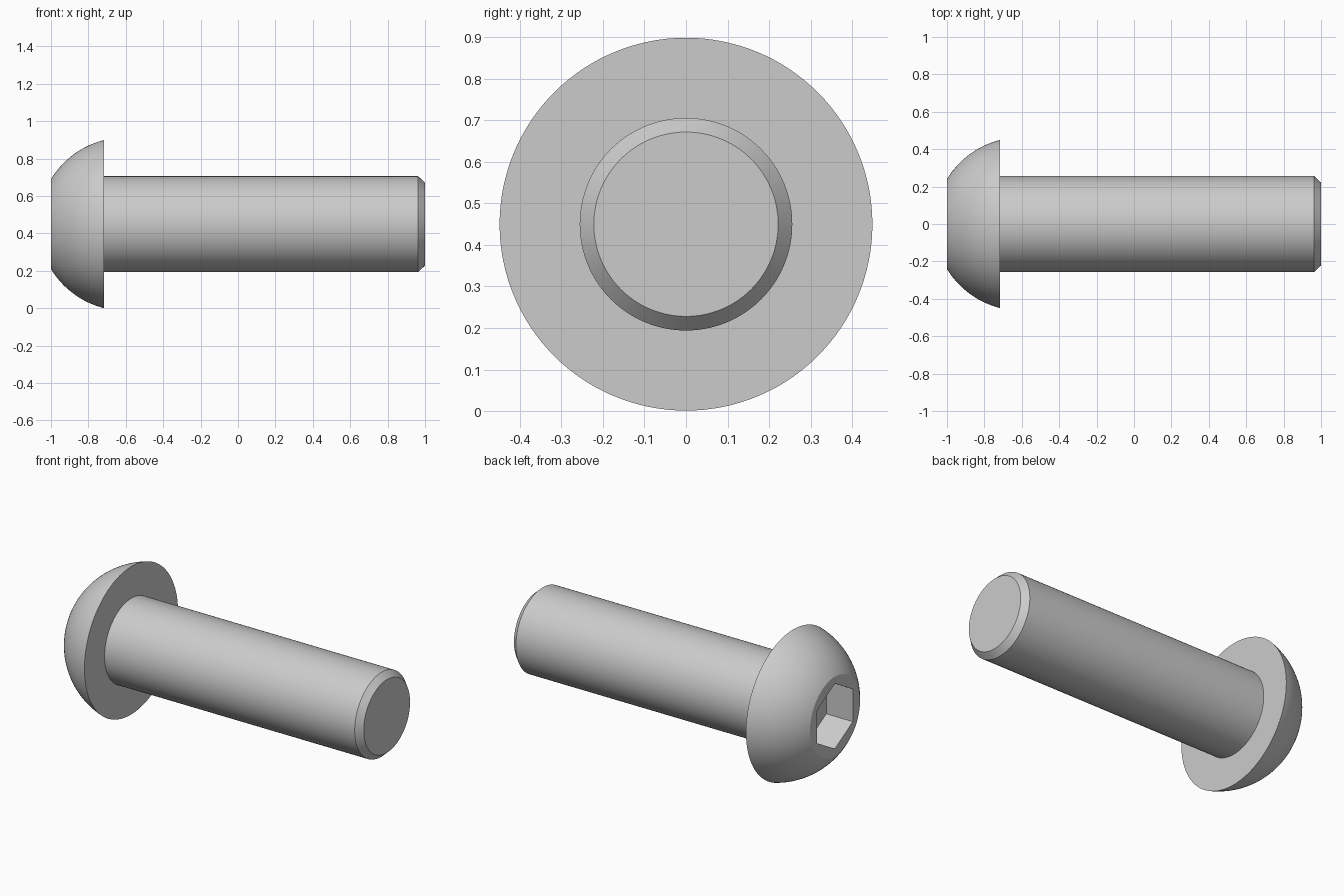
import bpy, bmesh
from math import sin, cos, pi, atan2, radians
from mathutils import Matrix

if "Cube" in bpy.data.objects:
    bpy.data.objects.remove(bpy.data.objects["Cube"])

AXIS_Z = 0.45      # height of the screw axis
SEGMENTS = 128
HEAD_X = -0.717    # underside of the head
HEAD_R, FLAT_R = 0.449, 0.24
SHAFT_R, TIP_R = 0.256, 0.222
HEX_R, HEX_DEPTH = 0.198, 0.178


def dome_profile(steps=20):
    """Arc centred on the axis, from the flat top of the head to its rim."""
    k = -1 - HEAD_X
    a = (HEAD_R**2 - FLAT_R**2 - k**2) / (2 * k)
    c = HEAD_X + a                      # trial centre on either side
    c = HEAD_X - a if abs((-1 - HEAD_X + a)**2 + FLAT_R**2 - a*a - HEAD_R**2) < 1e-6 else c
    r = (HEAD_R**2 + (HEAD_X - c)**2) ** 0.5
    t0, t1 = atan2(FLAT_R, -1 - c), atan2(HEAD_R, HEAD_X - c)
    return [(c + r * cos(t0 + (t1 - t0) * i / steps),
             r * sin(t0 + (t1 - t0) * i / steps)) for i in range(steps + 1)]


def lathe(name, profile, sides, start=0.0):
    """Closed solid of revolution about the x-parallel screw axis."""
    bm = bmesh.new()
    rings = []
    for x, r in profile:
        rings.append([bm.verts.new((x, r * sin(start + 2 * pi * i / sides),
                                    AXIS_Z + r * cos(start + 2 * pi * i / sides)))
                      for i in range(sides)])
    for a, b in zip(rings, rings[1:]):
        for i in range(sides):
            j = (i + 1) % sides
            bm.faces.new((a[i], a[j], b[j], b[i]))
    bm.faces.new(rings[0])
    bm.faces.new(rings[-1])
    bmesh.ops.recalc_face_normals(bm, faces=bm.faces)
    mesh = bpy.data.meshes.new(name)
    bm.to_mesh(mesh)
    bm.free()
    obj = bpy.data.objects.new(name, mesh)
    bpy.context.collection.objects.link(obj)
    return obj


# Domed head, shaft and chamfered tip as one solid
screw = lathe("button_head_screw",
              dome_profile() + [(HEAD_X, SHAFT_R), (0.963, SHAFT_R), (1.0, TIP_R)],
              SEGMENTS)

# Hexagonal key socket, corners pointing up and down
cutter = lathe("socket_cutter", [(-1.1, HEX_R), (-1 + HEX_DEPTH, HEX_R)], 6)
cutter.hide_render = True
cut = screw.modifiers.new("hex_socket", 'BOOLEAN')
cut.operation = 'DIFFERENCE'
cut.solver = 'EXACT'
cut.object = cutter

bpy.ops.object.select_all(action='DESELECT')
screw.select_set(True)
bpy.context.view_layer.objects.active = screw
bpy.ops.object.modifier_apply(modifier=cut.name)
bpy.data.objects.remove(cutter)
bpy.ops.object.shade_smooth_by_angle(angle=radians(20))
